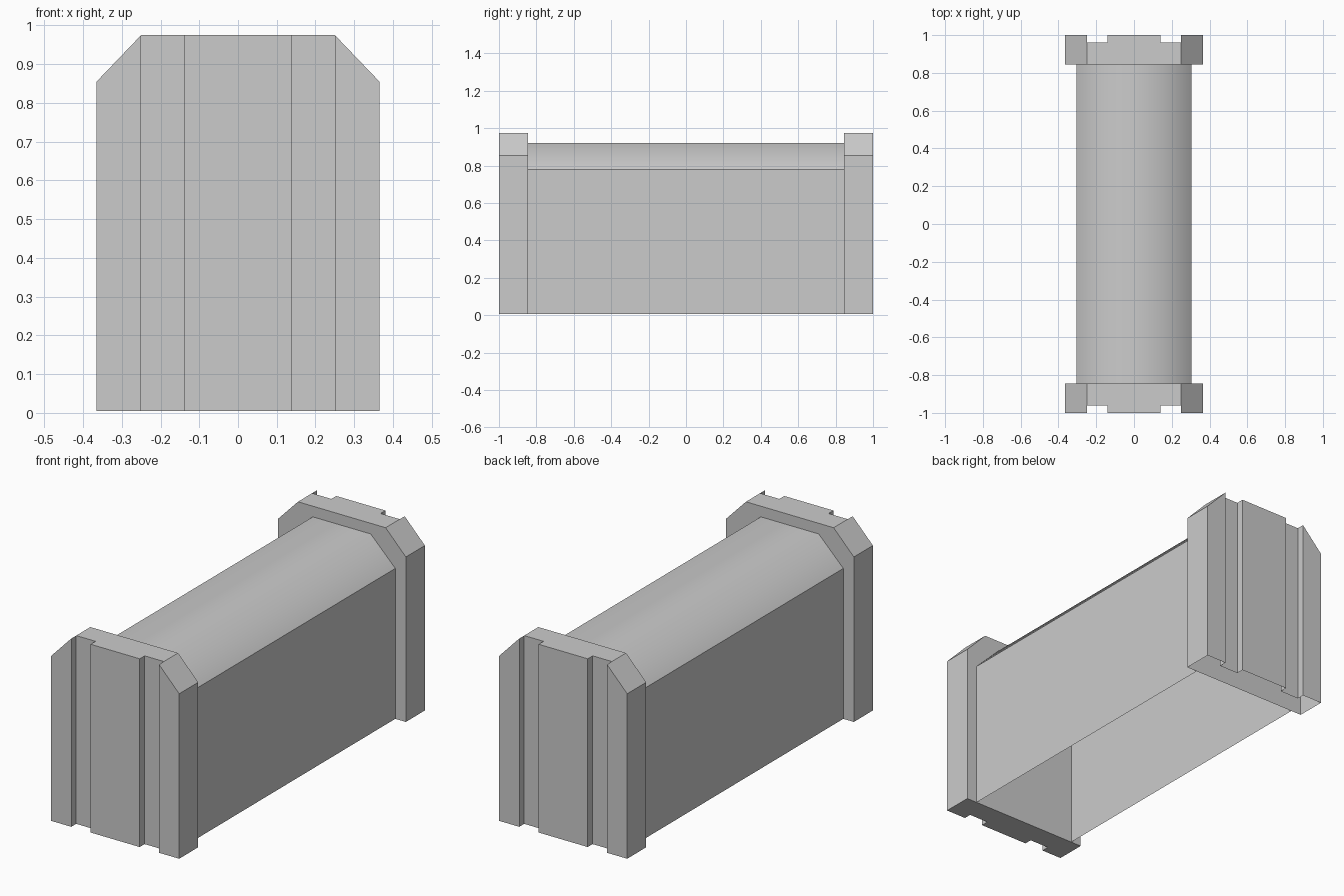
import bpy, bmesh

if "Cube" in bpy.data.objects:
    bpy.data.objects.remove(bpy.data.objects["Cube"])

BOTTOM = 0.005


def finish(bm, name):
    bmesh.ops.recalc_face_normals(bm, faces=bm.faces)
    mesh = bpy.data.meshes.new(name)
    bm.to_mesh(mesh)
    bm.free()
    obj = bpy.data.objects.new(name, mesh)
    bpy.context.collection.objects.link(obj)
    return obj


def end_cap(name, side, closed):
    # grooved plan outline, raised with sloped shoulders over the outer posts
    inner, groove, outer = 0.845, 0.96, 1.0
    right = [(0.25, inner), (0.365, inner), (0.365, outer), (0.25, outer),
             (0.25, groove), (0.14, groove), (0.14, outer)]
    plan = right + [(-x, y) for x, y in reversed(right)]
    bm = bmesh.new()
    low = [bm.verts.new((x, y * side, BOTTOM)) for x, y in plan]
    top = [bm.verts.new((x, y * side, 0.975 if abs(x) < 0.3 else 0.855))
           for x, y in plan]
    n = len(plan)
    # outer walls, skipping the three inner strips
    for i in range(1, n - 2):
        bm.faces.new((low[i], low[i + 1], top[i + 1], top[i]))
    # single inner wall
    bm.faces.new((low[1], top[1], top[0], top[-1], top[-2],
                  low[-2], low[-1], low[0]))
    # sloped shoulders and flat top
    bm.faces.new(top[0:4])
    bm.faces.new(top[n - 4:n])
    bm.faces.new([top[0]] + top[3:n - 3] + [top[-1]])
    # flush outer strip of the shoulder uses the same top corners
    if closed:
        bm.faces.new(low)
    return finish(bm, name)


def body():
    # thin open-bottomed shell between the caps
    profile = [(-0.305, BOTTOM), (-0.305, 0.78), (-0.165, 0.92),
               (0.165, 0.92), (0.305, 0.78), (0.305, BOTTOM)]
    bm = bmesh.new()
    rows = [[bm.verts.new((x, y, z)) for x, z in profile]
            for y in (-0.845, 0.845)]
    for i in range(5):
        f = bm.faces.new((rows[0][i], rows[0][i + 1],
                          rows[1][i + 1], rows[1][i]))
        f.smooth = 0 < i < 4
    # the roof is smooth, the eaves stay crisp
    for e in bm.edges:
        if all(abs(v.co.z - 0.78) < 1e-4 for v in e.verts):
            e.smooth = False
    obj = finish(bm, "body_shell")
    # make the shell face outward
    if obj.data.polygons[2].normal.z < 0:
        obj.data.flip_normals()
    return obj


body()
end_cap("front_end_cap", -1, True)
end_cap("back_end_cap", 1, False)
